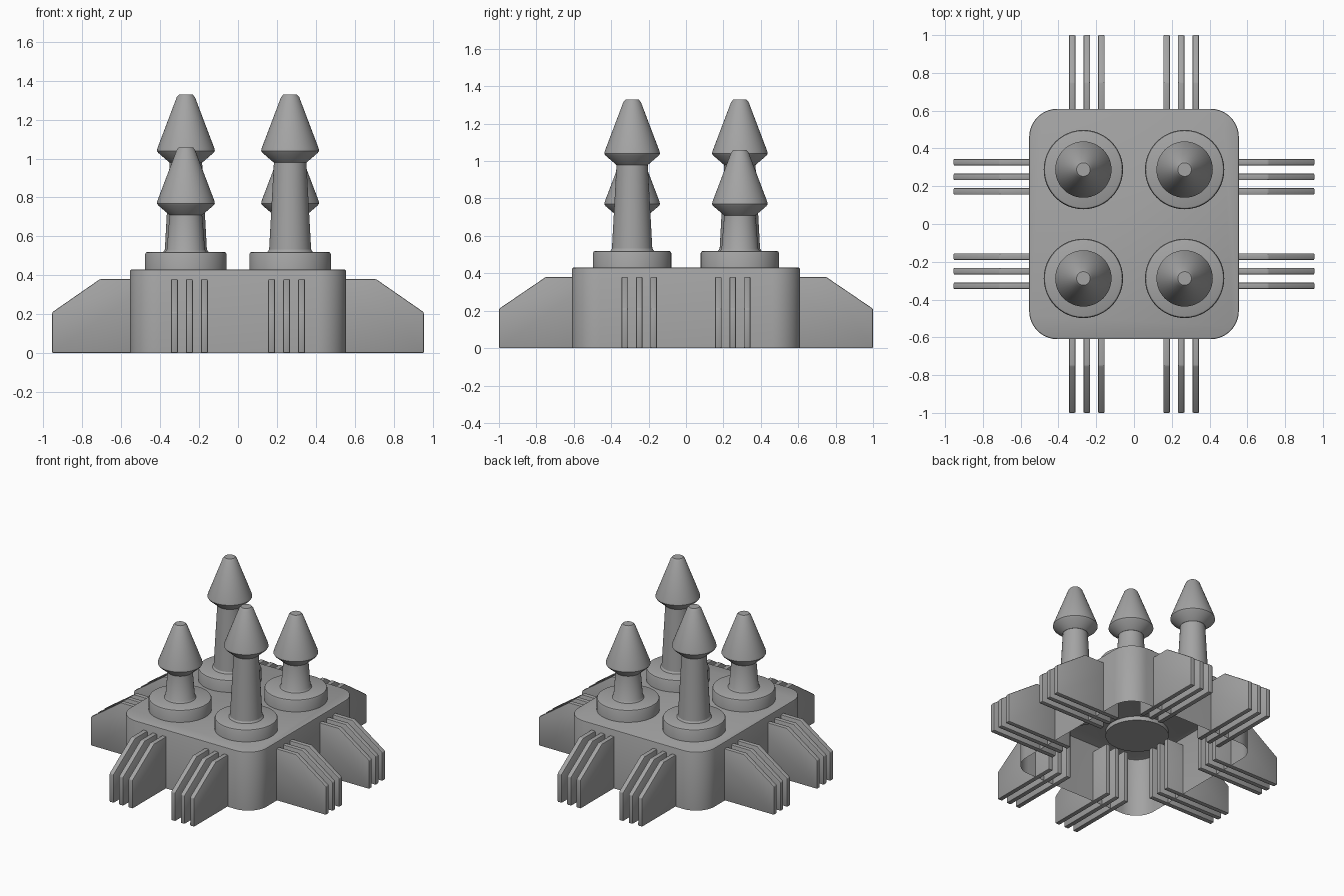
import bpy, bmesh, math

default = bpy.data.objects.get("Cube")
if default:
    bpy.data.objects.remove(default)

grey = bpy.data.materials.new("stone_grey")
grey.use_nodes = True
COLOUR = (0.37, 0.37, 0.37, 1)
grey.diffuse_color = COLOUR
grey.node_tree.nodes["Principled BSDF"].inputs["Base Color"].default_value = COLOUR


def finish(bm, name, location=(0, 0, 0)):
    """Turn a bmesh into a smooth-shaded object with sharp edges kept."""
    mesh = bpy.data.meshes.new(name)
    bm.to_mesh(mesh)
    bm.free()
    mesh.materials.append(grey)
    obj = bpy.data.objects.new(name, mesh)
    obj.location = location
    bpy.context.collection.objects.link(obj)
    bpy.ops.object.select_all(action='DESELECT')
    obj.select_set(True)
    bpy.context.view_layer.objects.active = obj
    bpy.ops.object.shade_smooth_by_angle(angle=math.radians(30))
    return obj


def lathe(name, profile, location, segments=48):
    """Spin a (radius, height) profile around z."""
    bm = bmesh.new()
    verts = [bm.verts.new((r, 0, z)) for r, z in profile]
    edges = [bm.edges.new(pair) for pair in zip(verts, verts[1:])]
    bmesh.ops.spin(bm, geom=verts + edges, cent=(0, 0, 0), axis=(0, 0, 1),
                   angle=math.tau, steps=segments, use_duplicate=False)
    bmesh.ops.remove_doubles(bm, verts=bm.verts, dist=0.0005)
    bmesh.ops.recalc_face_normals(bm, faces=bm.faces)
    return finish(bm, name, location)


# Hollow body: rounded box, open underneath
HALF_X, HALF_Y, BODY_TOP = 0.555, 0.61, 0.43
bm = bmesh.new()
bmesh.ops.create_cube(bm, size=1)
for v in bm.verts:
    v.co = (v.co.x * 2 * HALF_X, v.co.y * 2 * HALF_Y, (v.co.z + 0.5) * BODY_TOP)
uprights = [e for e in bm.edges if abs(e.verts[0].co.z - e.verts[1].co.z) > 0.1]
bmesh.ops.bevel(bm, geom=uprights, offset=0.15, segments=10, profile=0.5, affect='EDGES')
bm.normal_update()
floor = [f for f in bm.faces if f.normal.z < -0.9]
bmesh.ops.delete(bm, geom=floor, context='FACES_ONLY')
rim = [e for e in bm.edges if all(v.co.z > BODY_TOP - 0.001 for v in e.verts)]
bmesh.ops.bevel(bm, geom=rim, offset=0.008, segments=2, profile=0.5, affect='EDGES')
finish(bm, "body")


# Fins: thin chamfered plates reaching through the walls
def fin(name, inner, shoulder, tip, offset, angle):
    bm = bmesh.new()
    outline = [(inner, 0), (tip, 0), (tip, 0.21), (shoulder, 0.38), (inner, 0.38)]
    half = 0.0175
    face = bm.faces.new([bm.verts.new((x, offset - half, z)) for x, z in outline])
    side = bmesh.ops.extrude_face_region(bm, geom=[face])["geom"]
    moved = [g for g in side if isinstance(g, bmesh.types.BMVert)]
    bmesh.ops.translate(bm, verts=moved, vec=(0, 2 * half, 0))
    bmesh.ops.recalc_face_normals(bm, faces=bm.faces)
    bmesh.ops.bevel(bm, geom=bm.edges[:], offset=0.006, segments=2, profile=0.5,
                    affect='EDGES')
    finish(bm, name).rotation_euler.z = angle


SIDES = [("left", 0.42, 0.71, 0.955), ("back", 0.47, 0.75, 1.0),
         ("right", 0.42, 0.71, 0.955), ("front", 0.47, 0.75, 1.0)]
for turn, (side, inner, shoulder, tip) in enumerate(SIDES):
    for group in (-1, 1):
        for step in (-1, 0, 1):
            fin(f"{side}_fin", inner, shoulder, tip,
                group * 0.25 + step * 0.077, turn * math.pi / 2)

# Spires: a round plinth, a tapered shaft and a pointed cap at each corner
for sx in (-1, 1):
    for sy in (-1, 1):
        tall = sx != sy
        place = (sx * 0.268, sy * 0.288, 0)
        cap = 0.98 if tall else 0.71
        foot = 0.108 if tall else 0.098
        lathe("plinth", [(0, 0.4), (0.21, 0.4), (0.21, 0.508), (0.206, 0.516),
                         (0.198, 0.52), (0, 0.52)], place)
        lathe("spire_shaft", [(foot + 0.008, 0.52), (foot, 0.532),
                              (0.083, cap + 0.01)], place)
        lathe("spire_cap", [(0, cap), (0.085, cap), (0.143, cap + 0.05),
                            (0.149, cap + 0.06), (0.146, cap + 0.074),
                            (0.047, cap + 0.335), (0.036, cap + 0.348),
                            (0, cap + 0.348)], place)
